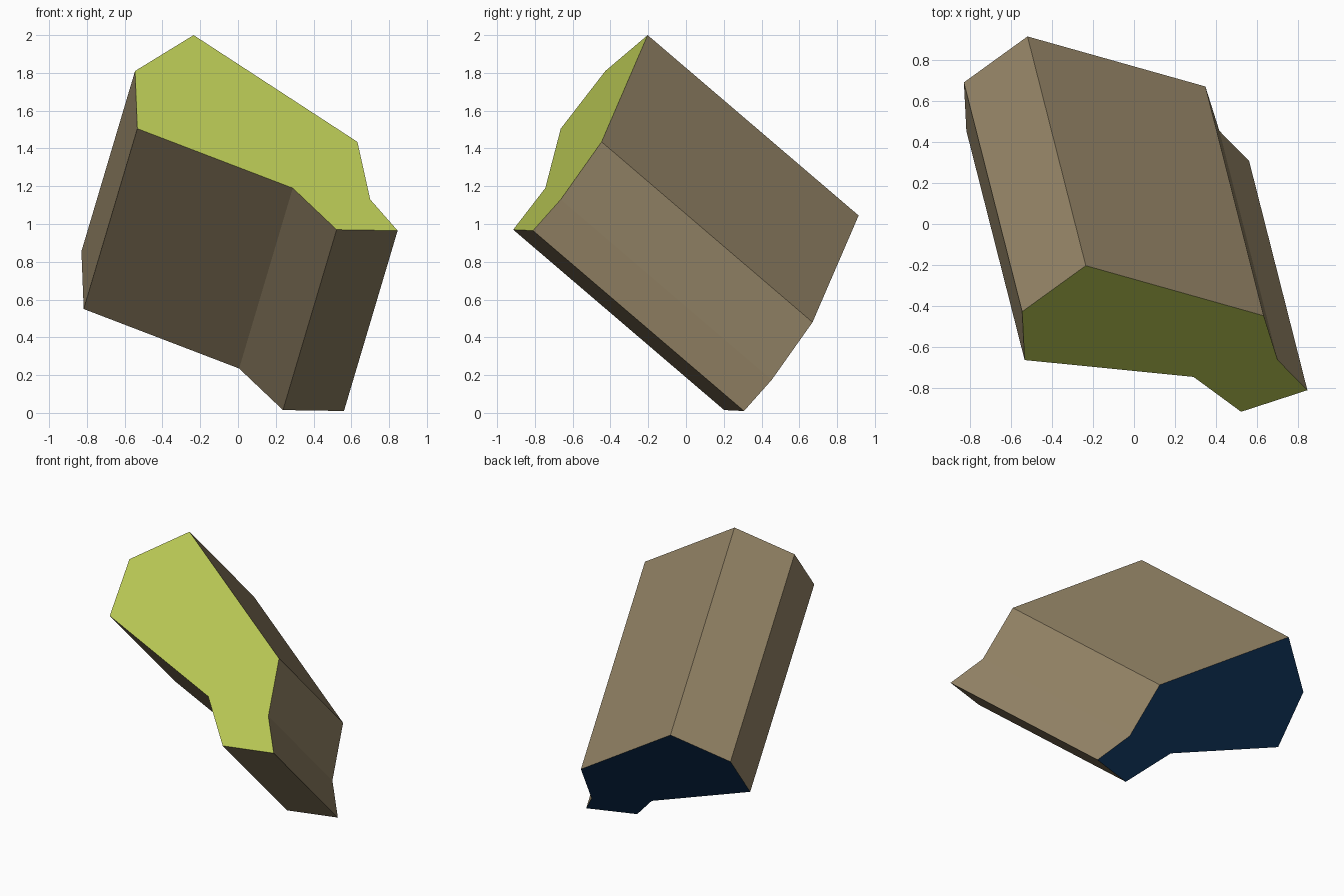
import bpy
import bmesh
from mathutils import Vector

if "Cube" in bpy.data.objects:
    bpy.data.objects.remove(bpy.data.objects["Cube"])


def material(name, rgb):
    mat = bpy.data.materials.new(name)
    mat.diffuse_color = (*rgb, 1.0)
    mat.use_nodes = True
    mat.node_tree.nodes["Principled BSDF"].inputs["Base Color"].default_value = mat.diffuse_color
    return mat


# Outline of the front cap, and the direction the prism runs from it
outline = [
    (-0.235, -0.203, 2.00), (-0.545, -0.427, 1.81), (-0.533, -0.663, 1.505),
    (0.29, -0.745, 1.19), (0.522, -0.915, 0.97), (0.845, -0.81, 0.965),
    (0.70, -0.663, 1.13), (0.632, -0.447, 1.435),
]
depth = Vector((-0.284, 1.117, -0.955))

# Tilted prism: front cap, back cap and side walls
bm = bmesh.new()
front = [bm.verts.new(p) for p in outline]
back = [bm.verts.new(Vector(p) + depth) for p in outline]
bm.faces.new(front).material_index = 1
bm.faces.new(back[::-1]).material_index = 2
for i in range(len(front)):
    j = (i + 1) % len(front)
    bm.faces.new((front[j], front[i], back[i], back[j]))
bmesh.ops.recalc_face_normals(bm, faces=bm.faces)

mesh = bpy.data.meshes.new("tilted_prism")
bm.to_mesh(mesh)
bm.free()

# Brown walls, lime front, navy back
mesh.materials.append(material("brown", (0.305, 0.238, 0.138)))
mesh.materials.append(material("lime_green", (0.48, 0.57, 0.088)))
mesh.materials.append(material("navy", (0.006, 0.04, 0.12)))
prism = bpy.data.objects.new("tilted_prism", mesh)
bpy.context.collection.objects.link(prism)
